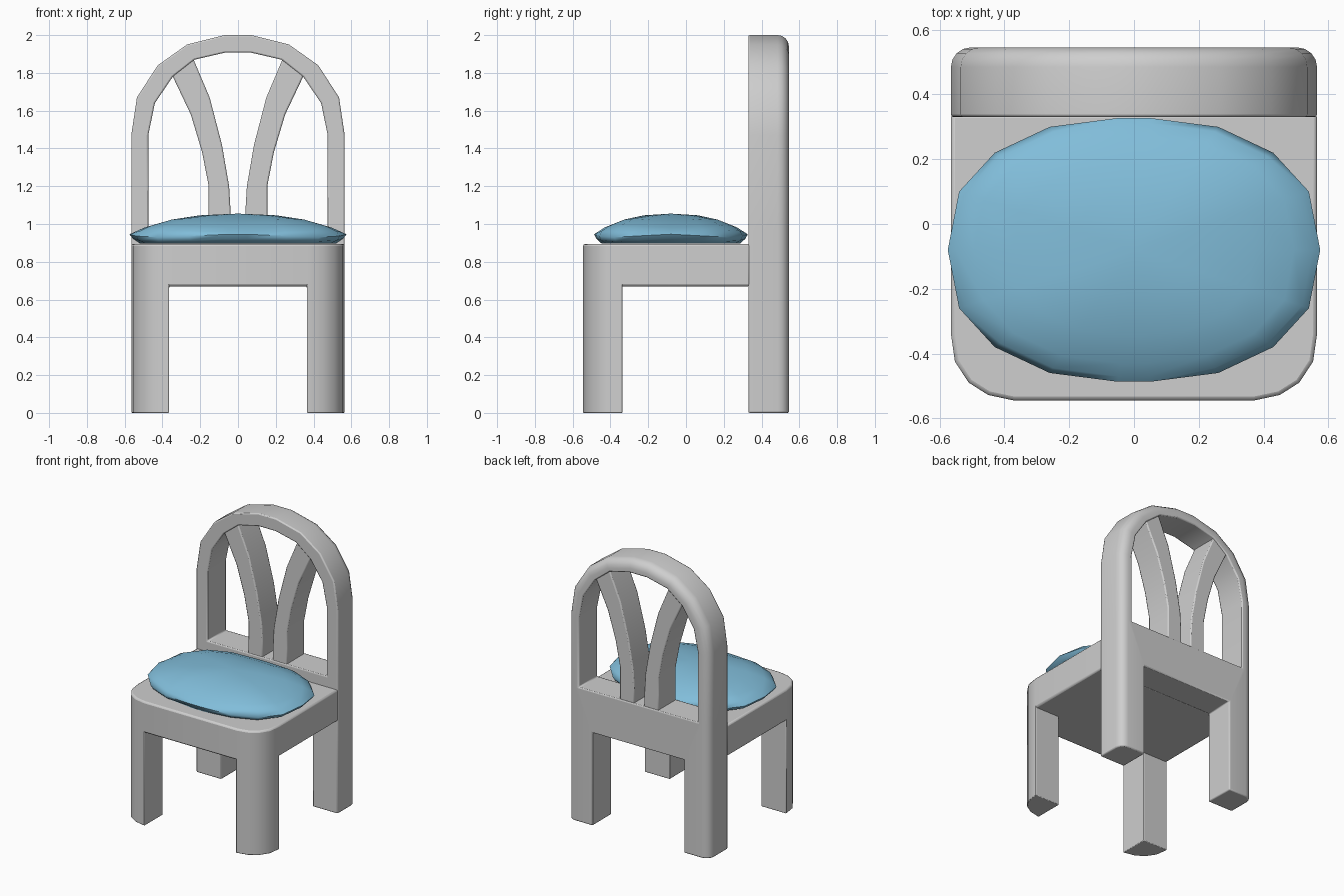
import bpy, bmesh, math

if "Cube" in bpy.data.objects:
    bpy.data.objects.remove(bpy.data.objects["Cube"])


def material(name, rgb):
    m = bpy.data.materials.new(name)
    m.diffuse_color = (*rgb, 1)
    m.use_nodes = True
    m.node_tree.nodes["Principled BSDF"].inputs["Base Color"].default_value = m.diffuse_color
    return m


GREY = material("grey frame", (0.62, 0.62, 0.62))
BLUE = material("blue cushion", (0.22, 0.51, 0.70))


def finish(bm, name, mat, edge=0.0, angle=40):
    """Turn a bmesh into a smooth-shaded object with softened edges."""
    bmesh.ops.recalc_face_normals(bm, faces=bm.faces)
    me = bpy.data.meshes.new(name)
    bm.to_mesh(me)
    bm.free()
    me.materials.append(mat)
    ob = bpy.data.objects.new(name, me)
    bpy.context.collection.objects.link(ob)
    if edge:
        mod = ob.modifiers.new("soft edges", "BEVEL")
        mod.width, mod.segments = edge, 2
        mod.limit_method, mod.angle_limit = "ANGLE", math.radians(50)
    bpy.ops.object.select_all(action="DESELECT")
    ob.select_set(True)
    bpy.context.view_layer.objects.active = ob
    bpy.ops.object.shade_smooth_by_angle(angle=math.radians(angle))
    return ob


def sheet(polys, place, offset):
    """Join flat polygons that share corners and extrude them along offset."""
    bm = bmesh.new()
    for p in polys:
        bm.faces.new([bm.verts.new(place(*c)) for c in p])
    bmesh.ops.remove_doubles(bm, verts=bm.verts, dist=1e-4)
    r = bmesh.ops.extrude_face_region(bm, geom=bm.faces[:], use_keep_orig=True)
    new = [v for v in r["geom"] if isinstance(v, bmesh.types.BMVert)]
    bmesh.ops.translate(bm, verts=new, vec=offset)
    bmesh.ops.recalc_face_normals(bm, faces=bm.faces)
    return bm


def flip(pts):
    return [(-x, y) for x, y in pts]


def strip(a, b):
    return [[a[i], b[i], b[i + 1], a[i + 1]] for i in range(len(a) - 1)]


# Back frame: rear legs, rail and arch in one piece, rounded on the outer rear edge
Y0, Y1 = 0.33, 0.545
outer = [(.565, .97), (.565, 1.47), (.535, 1.67), (.425, 1.84), (.27, 1.95), (.07, 2.0)]
inner = [(.475, .97), (.475, 1.47), (.44, 1.64), (.345, 1.78), (.23, 1.87), (.07, 1.907)]
leg = [(.365, 0), (.565, 0), (.565, .67), (.365, .67)]
half = [(.365, .67), (.565, .67), (.565, .97), (.475, .97)]
polys = [leg, flip(leg), half + flip(half)[::-1]]
polys += strip(outer, inner) + strip(flip(outer), flip(inner))
polys.append([outer[-1], inner[-1], flip(inner)[-1], flip(outer)[-1]])
bm = sheet(polys, lambda x, z: (x, Y0, z), (0, Y1 - Y0, 0))
rim = {(round(abs(x), 3), round(z, 3)) for x, z in outer + [(.565, 0), (.565, .67)]}


def on_rim(v):
    return v.co.y > Y1 - .001 and (round(abs(v.co.x), 3), round(v.co.z, 3)) in rim


edges = [e for e in bm.edges if all(on_rim(v) for v in e.verts)
         and abs(e.calc_face_angle(0)) > 1]
bmesh.ops.bevel(bm, geom=edges, offset=0.06, segments=4, profile=0.5, affect="EDGES")
finish(bm, "back_frame", GREY, 0.008)

# Two curved slats spreading from the rail to the arch
slat_in = [(.04, .95), (.04, 1.08), (.047, 1.2), (.085, 1.42), (.15, 1.67), (.235, 1.87), (.25, 1.90)]
slat_out = [(.155, .95), (.155, 1.08), (.155, 1.2), (.19, 1.38), (.25, 1.58), (.345, 1.78), (.36, 1.81)]
for side, f in (("right", list), ("left", flip)):
    bm = sheet(strip(f(slat_in), f(slat_out)), lambda x, z: (x, .336, z), (0, .2, 0))
    finish(bm, side + "_slat", GREY, 0.008)

# Seat slab with rounded front corners
corner = [(.565, -.34), (.553, -.425), (.51, -.49), (.45, -.528), (.37, -.545)]
outline = [(.565, .34)] + corner
bm = sheet([outline + flip(outline)[::-1]], lambda x, y: (x, y, .67), (0, 0, .225))
finish(bm, "seat", GREY, 0.012)

# Front legs follow the seat corners
for side, f in (("right", list), ("left", flip)):
    bm = sheet([f(corner + [(.365, -.545), (.365, -.335), (.565, -.335)])],
               lambda x, y: (x, y, 0), (0, 0, .86))
    finish(bm, side + "_front_leg", GREY, 0.01)

# Cushion: stacked rings of a many-sided oval, gently dented along its four axes
q = [(.575, 0), (.54, .18), (.43, .30), (.26, .38), (.05, .407)]
ring = q + flip(q)[:0:-1] + [(-.575, 0)] + [(-x, -y) for x, y in q[1:]]
ring += [(x, -y) for x, y in q[:0:-1]]
levels = [(.90, .896), (.97, .915), (1, .938), (.96, .962), (.86, .988), (.65, 1.022), (.35, 1.046)]
bm = bmesh.new()
rows = []
for s, z in levels:
    row = []
    for x, y in ring:
        t = math.atan2(y / .405, x / .575)
        wave = math.cos(4 * t) * (.008 if .9 < z < 1.03 else 0)
        dz = wave if z < .95 else -wave * .8
        row.append(bm.verts.new((x * s, y * s - .08, z + dz)))
    rows.append(row)
n = len(ring)
for a, b in zip(rows, rows[1:]):
    for i in range(n):
        bm.faces.new((a[i], a[(i + 1) % n], b[(i + 1) % n], b[i]))
bm.faces.new(rows[0][::-1])
top = bm.verts.new((0, -.08, 1.055))
for i in range(n):
    bm.faces.new((rows[-1][i], rows[-1][(i + 1) % n], top))
finish(bm, "cushion", BLUE, 0, 60)
